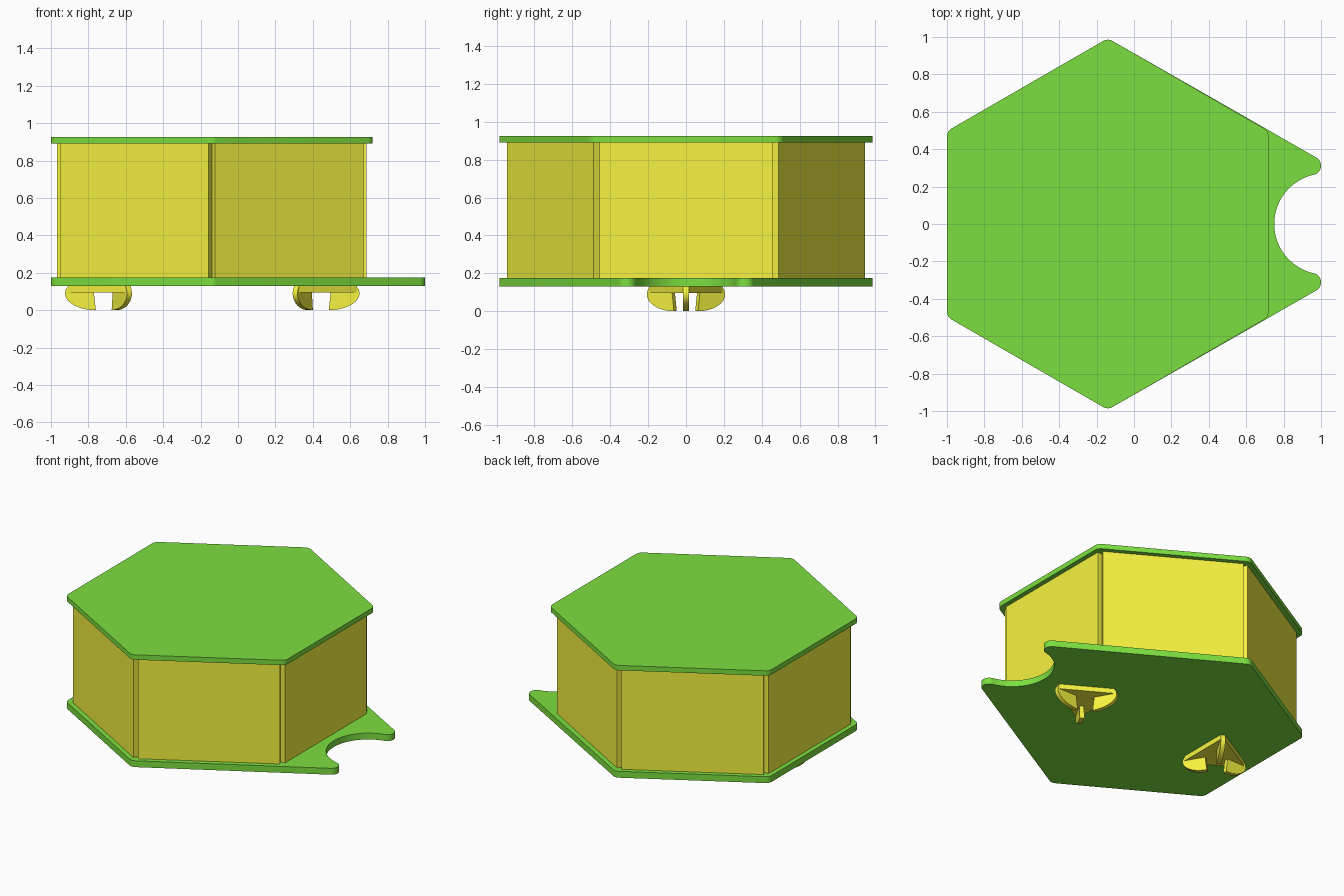
import bpy, bmesh
from math import sin, cos, radians, atan2, degrees, tan, pi
from mathutils import Matrix, Vector

if "Cube" in bpy.data.objects:
    bpy.data.objects.remove(bpy.data.objects["Cube"])

CX, APO = -0.14, 0.86          # hexagon centre and apothem
CORNER = 0.05                  # corner rounding of the plates


def material(name, rgb):
    m = bpy.data.materials.new(name)
    m.diffuse_color = (*rgb, 1)
    m.use_nodes = True
    m.node_tree.nodes["Principled BSDF"].inputs["Base Color"].default_value = m.diffuse_color
    return m


GREEN = material("green", (0.2, 0.74, 0.05))
YELLOW = material("yellow", (0.92, 0.9, 0.05))


def prism(name, pts, lo, hi, mat, matrix=Matrix()):
    """Extrude a closed 2D outline along local z from lo to hi."""
    bm = bmesh.new()
    face = bm.faces.new([bm.verts.new((x, y, lo)) for x, y in pts])
    top = bmesh.ops.extrude_face_region(bm, geom=[face])["geom"]
    bmesh.ops.translate(bm, vec=(0, 0, hi - lo),
                        verts=[v for v in top if isinstance(v, bmesh.types.BMVert)])
    bmesh.ops.transform(bm, matrix=matrix, verts=bm.verts)
    bmesh.ops.recalc_face_normals(bm, faces=bm.faces)
    me = bpy.data.meshes.new(name)
    bm.to_mesh(me)
    bm.free()
    me.materials.append(mat)
    ob = bpy.data.objects.new(name, me)
    bpy.context.collection.objects.link(ob)
    bpy.context.view_layer.objects.active = ob
    bpy.ops.object.select_all(action='DESELECT')
    ob.select_set(True)
    bpy.ops.object.shade_smooth_by_angle(angle=radians(25))
    return ob


def arc(cx, cy, r, a0, a1, n):
    return [(cx + r * cos(radians(a0 + (a1 - a0) * i / n)),
             cy + r * sin(radians(a0 + (a1 - a0) * i / n))) for i in range(n + 1)]


def hex_corner(angle):
    d = (APO - CORNER) / cos(pi / 6)
    a = radians(angle)
    return arc(CX + d * cos(a), d * sin(a), CORNER, angle - 30, angle + 30, 8)


# top plate: rounded hexagon
prism("top_plate", [p for k in range(6) for p in hex_corner(30 + 60 * k)],
      0.89, 0.925, GREEN)

# bottom plate: hexagon extended to two horns around a round notch
tip, notch = (0.95, 0.312), (1.02, 0.0)
a = degrees(atan2(tip[1] - notch[1], tip[0] - notch[0]))
half = (arc(*notch, 0.27, 180, a, 20) + arc(*tip, 0.05, a - 180, 60, 12)[1:]
        + hex_corner(90) + hex_corner(150))
mirrored = [(x, -y) for x, y in reversed(half[1:])]
prism("bottom_plate", half + mirrored, 0.13, 0.175, GREEN)

# six wall panels with square ends, leaving V grooves at the corners
OUT, GAP = 0.8275, 0.02
w = OUT * tan(pi / 6) - GAP
t = GAP / tan(pi / 6)
for k in range(6):
    prism(f"wall_panel_{k + 1}", [(OUT - t, -w), (OUT, -w), (OUT, w), (OUT - t, w)],
          0.175, 0.89, YELLOW,
          Matrix.Translation((CX, 0, 0)) @ Matrix.Rotation(radians(60 * k), 4, 'Z'))

# two feet: truncated triangular base carrying three rounded fins
FIN = 0.03
curve = [(0.065 + 0.165 * sin(radians(9 * i)), 0.09 - 0.09 * cos(radians(9 * i)))
         for i in range(11)]
fin_profile = curve + [(0.226, 0.11), (0.212, 0.13), (0.08, 0.13)]
upright = Matrix.Rotation(pi / 2, 4, 'X')
for side, x, turn in (("right", 0.42, 0), ("left", -0.695, 180)):
    place = Matrix.Translation((x, 0, 0)) @ Matrix.Rotation(radians(turn), 4, 'Z')
    base = []
    for k in range(3):
        r = Matrix.Rotation(radians(120 * k), 2)
        base += [tuple(r @ Vector((0.215, s * FIN / 2))) for s in (-1, 1)]
        prism(f"{side}_foot_fin_{k + 1}", fin_profile, -FIN / 2, FIN / 2, YELLOW,
              place @ Matrix.Rotation(radians(120 * k), 4, 'Z') @ upright)
    prism(f"{side}_foot_base", base, 0.095, 0.13, YELLOW, place)
